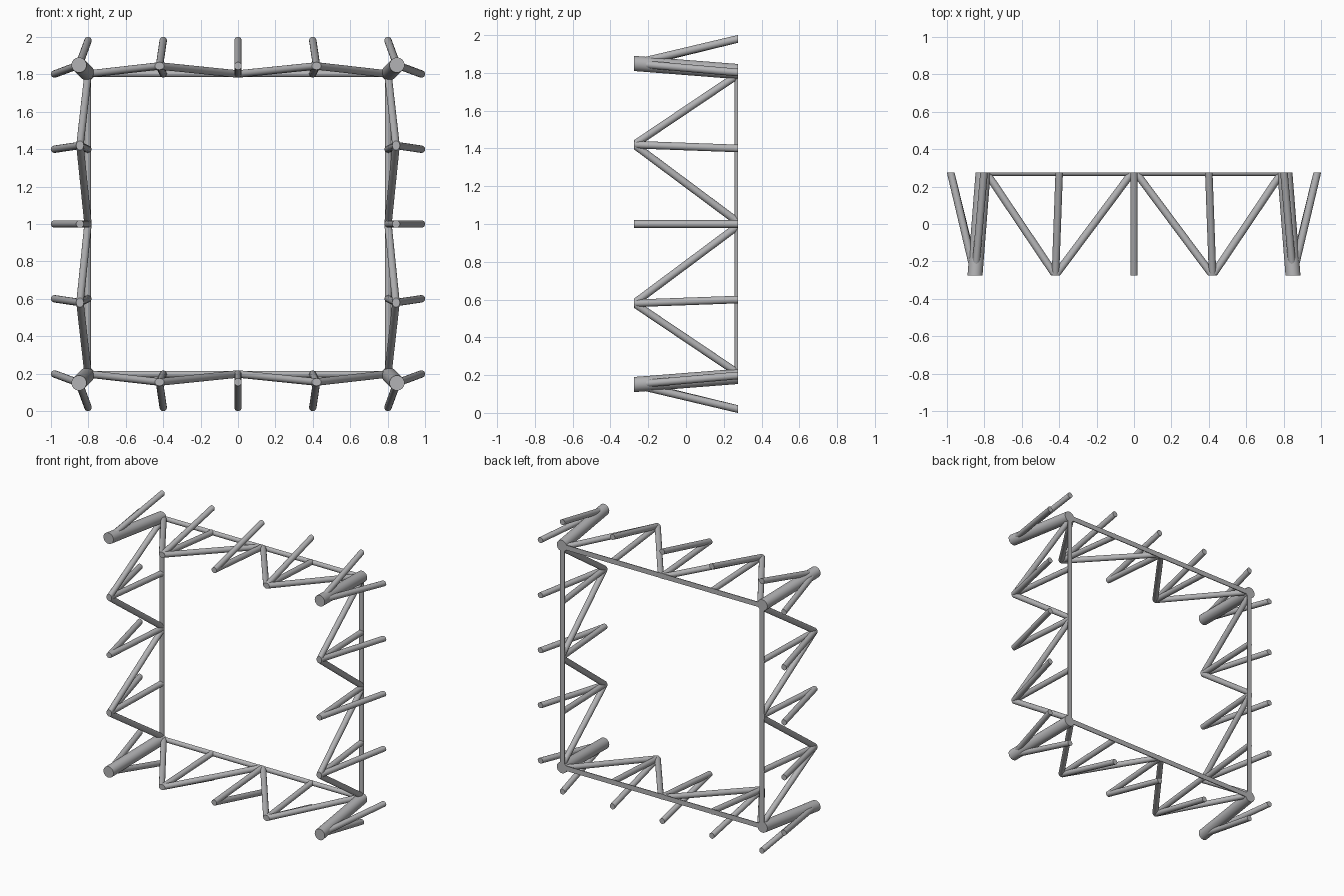
import bpy, bmesh, math
from mathutils import Vector, Matrix

if "Cube" in bpy.data.objects:
    bpy.data.objects.remove(bpy.data.objects["Cube"], do_unlink=True)

DEPTH = 0.275    # half depth of the frame
INNER = 0.803    # back square, half side
OUTER = 0.98     # outer strut ends at the back
FRONT = 0.85     # front nodes
TUBE, POST, BAR = 0.02, 0.04, 0.018

steel = bpy.data.materials.new("grey_steel")
steel.use_nodes = True
colour = (0.45, 0.45, 0.46, 1)
steel.diffuse_color = colour
steel.node_tree.nodes["Principled BSDF"].inputs["Base Color"].default_value = colour


def finish(bm, name):
    bmesh.ops.recalc_face_normals(bm, faces=bm.faces)
    mesh = bpy.data.meshes.new(name)
    bm.to_mesh(mesh)
    bm.free()
    mesh.materials.append(steel)
    obj = bpy.data.objects.new(name, mesh)
    bpy.context.collection.objects.link(obj)
    bpy.ops.object.select_all(action='DESELECT')
    obj.select_set(True)
    bpy.context.view_layer.objects.active = obj
    bpy.ops.object.shade_smooth_by_angle(angle=math.radians(40))


def cylinder(a, b, radius, sides):
    bm = bmesh.new()
    axis = b - a
    place = Matrix.Translation((a + b) / 2) @ axis.to_track_quat('Z', 'Y').to_matrix().to_4x4()
    bmesh.ops.create_cone(bm, cap_ends=True, segments=sides, radius1=radius,
                          radius2=radius, depth=axis.length, matrix=place)
    return bm


def strut(name, turn, front, back, radius=TUBE, sides=20):
    """Tube from the front plane to the back plane, ends cut flush."""
    a = turn @ Vector((front[0], -DEPTH, front[1]))
    b = turn @ Vector((back[0], DEPTH, back[1]))
    bm = cylinder(a, b, radius, sides)
    axis = (b - a).normalized()
    middle = (a + b) / 2
    for v in bm.verts:
        end = DEPTH if (v.co - middle).dot(axis) > 0 else -DEPTH
        v.co += axis * ((end - v.co.y) / axis.y)
    finish(bm, name)


def back_bar(name, turn):
    """Half-round bar, flat on the back plane."""
    a = turn @ Vector((-INNER, DEPTH, INNER))
    b = turn @ Vector((INNER, DEPTH, INNER))
    bm = cylinder(a, b, BAR, 20)
    for v in bm.verts:
        v.co.y = min(v.co.y, DEPTH)
    finish(bm, name)


# The same truss on each of the four sides
for k, side in enumerate(("top", "left", "bottom", "right")):
    turn = Matrix.Translation((0, 0, 1)) @ Matrix.Rotation(k * math.pi / 2, 4, 'Y')
    back_bar(side + "_back_bar", turn)
    strut(side + "_corner_post", turn, (FRONT, FRONT), (0.807, 0.807), POST, 28)

    # Braces standing on the back bar and struts leaning outward
    for u_front, u_back in ((-0.42, -0.4), (0, 0), (0.42, 0.4)):
        strut(side + "_inner_brace", turn, (u_front, 0.845), (u_back, INNER))
        strut(side + "_outer_strut", turn, (u_front, 0.845), (u_back, OUTER))

    # Zigzag diagonals and corner outriggers
    for s in (-1, 1):
        strut(side + "_diagonal_to_corner", turn, (s * 0.42, 0.845), (s * 0.79, INNER))
        strut(side + "_diagonal_to_middle", turn, (s * 0.42, 0.845), (s * 0.01, INNER))
        strut(side + "_corner_outrigger", turn, (s * FRONT, FRONT), (s * 0.802, OUTER))
